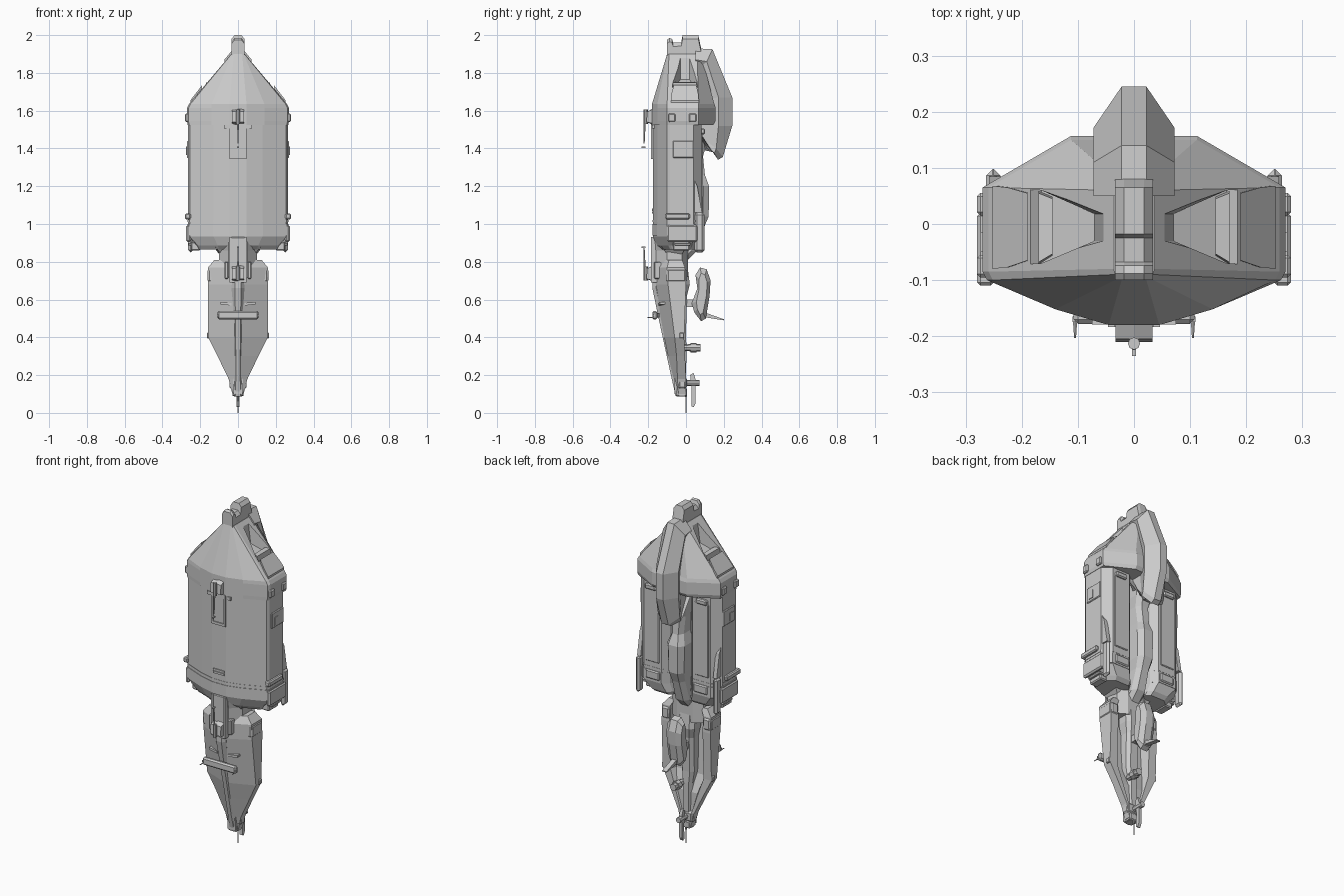
import bpy, bmesh
from mathutils import Vector


def finish(name, bm, mirror=False, bevel=0):
    bmesh.ops.recalc_face_normals(bm, faces=bm.faces)
    me = bpy.data.meshes.new(name)
    bm.to_mesh(me)
    bm.free()
    ob = bpy.data.objects.new(name, me)
    bpy.context.collection.objects.link(ob)
    if bevel:
        m = ob.modifiers.new("bevel", 'BEVEL')
        m.width, m.segments = bevel, 1
    if mirror:
        m = ob.modifiers.new("mirror", 'MIRROR')
        m.use_mirror_merge = False
    return ob


def loft(name, sections, mirror=False, bevel=0):
    """Skin a list of closed rings with equal point counts and cap both ends."""
    bm = bmesh.new()
    rings = [[bm.verts.new(p) for p in s] for s in sections]
    n = len(rings[0])
    for a, b in zip(rings, rings[1:]):
        for i in range(n):
            j = (i + 1) % n
            bm.faces.new((a[i], a[j], b[j], b[i]))
    bm.faces.new(rings[0])
    bm.faces.new(rings[-1])
    return finish(name, bm, mirror, bevel)


def sym(half, z):
    """Full ring at height z from its right half (front to back)."""
    return [(x, y, z) for x, y in half] + [(-x, y, z) for x, y in reversed(half)]


def side_loft(name, stations, mirror=False, bevel=0):
    """Skin (x, [(y, z)...]) profiles across the width."""
    return loft(name, [[(x, y, z) for y, z in p] for x, p in stations], mirror, bevel)


def plate(name, pts, w, bevel=0):
    return side_loft(name, [(-w, pts), (w, pts)], bevel=bevel)


def box(name, x, y, z, mirror=False, bevel=0):
    bm = bmesh.new()
    bmesh.ops.create_cube(bm, size=1)
    for v in bm.verts:
        v.co = Vector([(r[0] + r[1]) / 2 + c * (r[1] - r[0]) for r, c in zip((x, y, z), v.co)])
    return finish(name, bm, mirror, bevel)


def rod(name, a, b, r1, r2=None, mirror=False, sides=8):
    a, b = Vector(a), Vector(b)
    bm = bmesh.new()
    bmesh.ops.create_cone(bm, cap_ends=True, segments=sides, radius1=r1,
                          radius2=r1 if r2 is None else r2, depth=(b - a).length)
    q = Vector((0, 0, 1)).rotation_difference(b - a)
    for v in bm.verts:
        v.co = q @ v.co + (a + b) / 2
    return finish(name, bm, mirror)


# Main hull: faceted front, twin rear pods with a channel between them
BODY = [(.045, -.175), (.13, -.152), (.255, -.1), (.264, -.085), (.264, .04),
        (.215, .082), (.1, .082), (.07, .05), (.06, .01)]


def body(z, sx=1, sy=1):
    return sym([(x * sx, -.04 + (y + .04) * sy) for x, y in BODY], z)


loft("main_hull", [body(.865, .78, .72), body(.885, .82, .88), body(.935), body(1.0), body(1.54)])
loft("hull_lower_band", [body(.94, 1.015, 1.02), body(1.0, 1.015, 1.02)])
loft("hull_seam_ring", [body(1.01, 1.008, 1.01), body(1.02, 1.008, 1.01)])
loft("hull_belly", [sym([(.09, -.1), (.1, -.02)], .84), sym([(.12, -.13), (.13, .0)], .88)])
for i, z in enumerate((1.055, 1.07)):
    box(f"front_vent_{i}", (-.035, .035), (-.181, -.16), (z, z + .012))
box("front_panel_step", (-.075, .075), (-.179, -.15), (1.505, 1.525))

# Collar and roof
def collar(z, s=1, rear=.157):
    return sym([(.045, -.18), (.14, -.152), (.262 * s, -.1), (.27 * s, -.085), (.27 * s, .065),
                (.112, rear), (.07, rear)], z)


top = [(.022, -.1), (.03, -.098), (.034, -.09), (.036, -.08), (.036, .06), (.032, .08), (.02, .08)]
roof = loft("roof", [collar(1.525, .985, .145), collar(1.545), collar(1.615),
                     collar(1.635, .96, .15), sym(top, 1.9)])
for s in (-1, 1):  # flared roof intakes
    cut = loft(f"intake_cutter_{s}", [
        [(s * .2, -.072, 1.735), (s * .2, .062, 1.735), (s * .2, .062, 1.95), (s * .2, -.072, 1.95)],
        [(s * .165, -.07, 1.71), (s * .165, .06, 1.71), (s * .165, .06, 1.95), (s * .165, -.07, 1.95)],
        [(s * .07, -.03, 1.765), (s * .07, .018, 1.765), (s * .045, .018, 1.95), (s * .045, -.03, 1.95)]])
    cut.hide_render = True
    cut.hide_viewport = True
    m = roof.modifiers.new("intake", 'BOOLEAN')
    m.object, m.operation, m.solver = cut, 'DIFFERENCE', 'EXACT'
side_loft("intake_lip", [(.145, [(-.058, 1.7), (.05, 1.7), (.045, 1.752), (-.053, 1.752)]),
                         (.17, [(-.075, 1.67), (.062, 1.67), (.055, 1.748), (-.068, 1.748)])], mirror=True)
side_loft("roof_side_armour", [(.19, [(-.07, 1.6), (.06, 1.6), (.055, 1.735), (-.065, 1.735)]),
                               (.225, [(-.08, 1.6), (.068, 1.6), (.065, 1.69), (-.077, 1.69)]),
                               (.252, [(-.08, 1.6), (.068, 1.6), (.068, 1.655), (-.08, 1.655)])], mirror=True)

# Nose cap
NOSE = [(-.1, 1.88), (-.1, 1.975), (-.088, 1.985), (-.074, 1.98), (-.068, 1.96), (-.025, 1.962),
        (-.018, 2.0), (.065, 2.0), (.08, 1.93), (.085, 1.88)]
flare = [(y, z - (.04 if z < 1.9 else .02)) for y, z in NOSE]
side_loft("nose_cap", [(-.034, flare), (-.018, NOSE), (.018, NOSE), (.034, flare)])

# Dorsal fin
F1 = [(.05, 1.93), (.14, 1.925), (.245, 1.67), (.245, 1.52), (.195, 1.355), (.17, 1.34), (.145, 1.38), (.05, 1.4)]
F2 = [(.05, 1.87), (.11, 1.86), (.172, 1.67), (.172, 1.52), (.16, 1.4), (.15, 1.375), (.135, 1.39), (.05, 1.5)]
F3 = [(.05, 1.84), (.075, 1.83), (.11, 1.66), (.11, 1.53), (.12, 1.43), (.11, 1.4), (.1, 1.42), (.05, 1.52)]
side_loft("dorsal_fin", [(-.05, F3), (-.072, F2), (-.022, F1), (.022, F1), (.072, F2), (.05, F3)])

# Rear spine running down the channel
loft("rear_spine", [sym([(w, -.04), (w, y - .03), (w * .55, y)], z) for z, w, y in
                    [(.8, .04, .0), (.86, .045, .06), (.98, .04, .095), (1.04, .05, .12), (1.2, .055, .122),
                     (1.26, .035, .1), (1.36, .04, .09), (1.42, .05, .11), (1.5, .05, .11)]])

# Side details
box("collar_clamp_front", (.25, .28), (-.095, -.055), (1.54, 1.585), True, .006)
box("collar_clamp_rear", (.25, .28), (.015, .055), (1.54, 1.585), True, .006)
box("side_hatch", (.25, .27), (-.07, .04), (1.35, 1.44), True, .004)
box("side_hatch_window", (.26, .274), (-.05, -.015), (1.365, 1.41), True)
box("side_rail", (.25, .28), (-.11, .02), (1.025, 1.055), True, .006)
box("side_lower_plate", (.25, .274), (-.1, .06), (.905, .995), True, .008)
box("side_grille", (.2, .25), (-.07, .02), (.86, .905), True, .006)
box("side_grille_slot", (.23, .262), (-.06, .025), (.885, .9), True, .003)
box("landing_skid", (.238, .264), (.045, .098), (.85, 1.06), True, .012)
plate_pts = [(.04, 1.06), (.085, 1.06), (.06, 1.2), (.04, 1.24)]
side_loft("skid_strut", [(.235, plate_pts), (.258, plate_pts)], mirror=True)
box("pod_rear_hatch", (.11, .2), (.07, .092), (.95, 1.0), True, .006)
box("pod_rear_panel", (.115, .205), (.07, .087), (1.05, 1.48), True, .004)
box("pod_top_latch", (.13, .2), (.07, .1), (1.475, 1.505), True, .006)

# Masts on the front, upper and lower
for tag, z, up in (("upper", 1.565, -1), ("lower", .735, 1)):
    yb = -.15
    side_loft(f"{tag}_mast_bracket", [(x, [(yb, z - .04 - k), (yb, z + .05 + k), (-.205, z + .03),
                                           (-.21, z - .025)]) for x, k in ((-.033, 0), (0, .01), (.033, 0))])
    rod(f"{tag}_mast_pivot", (0, -.213, z - .035), (0, -.213, z + .04), .011)
    rod(f"{tag}_mast", (0, -.218, z), (0, -.222, z + up * .14), .006, .003, sides=6)
    box(f"{tag}_mast_tip", (-.004, .004), (-.235, -.215), (z + up * .15 - .012, z + up * .15 - .004))
    lo, hi = (1.345, 1.53) if up < 0 else (.69, .93)
    box(f"{tag}_mast_panel", (-.046, .046), (-.178, -.1), (lo, hi), bevel=.004)
    box(f"{tag}_mast_rail", (.034, .046), (-.184, -.15), (lo, hi), True)
    box(f"{tag}_mast_foot", (-.046, .046), (-.184, -.15), (lo, lo + .015))

# Neck between hull and lower body
loft("neck", [sym([(.05, -.16), (.1, -.1), (.1, -.02), (.05, .01)], z) for z in (.72, .86)] +
     [sym([(.05, -.165), (.11, -.12), (.11, -.0), (.05, .02)], .92)])
box("neck_clamp", (.05, .072), (-.17, -.1), (.71, .8), True, .005)

# Lower body: front ridge, swept panels and a hollow back with a thick rim
def lower(z, w, f, s, b, d):
    t = w * .68
    return sym([(w * .14, f), (w, s), (w, b), (t, b), (t * .9, d)], z)


loft("lower_body", [lower(.1, .03, -.05, -.04, .0, -.01), lower(.18, .05, -.07, -.045, .0, -.01),
                    lower(.3, .108, -.095, -.05, -.005, -.012), lower(.4, .158, -.115, -.06, -.01, -.05),
                    lower(.68, .158, -.165, -.095, .0, -.07), lower(.77, .158, -.165, -.1, -.005, -.07),
                    lower(.81, .125, -.15, -.09, -.02, -.07)])
box("shoulder_block", (.105, .162), (-.105, .004), (.69, .765), True, .012)
loft("front_ridge", [sym([(w * .5, f), (w, f + .02), (w, f + .05)], z) for z, w, f in
                     [(.09, .028, -.055), (.2, .022, -.08), (.5, .026, -.145), (.66, .034, -.178), (.76, .034, -.178)]])
loft("rear_keel", [sym([(w, -.06), (w, b - .02), (w * .6, b)], z) for z, w, b in
                   [(.1, .025, .0), (.35, .03, .002), (.42, .04, .0), (.62, .04, .005), (.68, .055, .02), (.84, .05, .0)]])
box("side_notch", (.14, .165), (-.035, -.01), (.395, .425), True, .004)

# Chin guns and sensor bars
box("gun_mount", (-.108, .108), (-.178, -.152), (.495, .54), bevel=.008)
side_loft("gun_arm", [(.05, [(-.165, .505), (-.165, .53), (-.14, .53), (-.14, .505)]),
                      (.11, [(-.175, .51), (-.175, .52), (-.165, .52), (-.165, .51)])], mirror=True)
rod("gun_barrel", (.105, -.165, .505), (.105, -.203, .505), .005, .002, True, 6)
side_loft("sensor_bar", [(.035, [(-.145, .568), (-.145, .582), (-.11, .582), (-.11, .568)]),
                         (.092, [(-.138, .575), (-.138, .587), (-.09, .587), (-.09, .575)])], mirror=True)

# Rear pod with its swept blade
P1 = [(.05, .73), (.075, .77), (.11, .76), (.13, .7), (.125, .62), (.105, .5), (.08, .485), (.045, .53), (.03, .58), (.06, .66)]
P2 = [(.07, .71), (.08, .74), (.1, .73), (.112, .69), (.108, .62), (.09, .53), (.075, .52), (.06, .55), (.055, .59), (.068, .65)]
side_loft("rear_pod", [(-.048, P2), (-.022, P1), (.022, P1), (.048, P2)])
box("rear_pod_mount", (-.02, .02), (-.03, .06), (.56, .6))
plate("rear_blade", [(.09, .535), (.2, .496), (.2, .49), (.09, .508)], .014)

# Tail thrusters and tip
rod("rear_thruster", (.03, -.01, .345), (.03, .078, .345), .018, .02)
rod("rear_thruster_collar", (.03, .025, .345), (.03, .055, .345), .026)
box("tip_housing", (-.046, .046), (-.045, .005), (.125, .19), bevel=.012)
box("tip_foot", (-.028, .028), (-.055, .005), (.088, .13), bevel=.006)
plate("tip_blade", [(.022, .2), (.04, .212), (.05, .18), (.05, .05), (.04, .03), (.028, .035), (.03, .12)], .009)
rod("tip_thruster", (0, -.01, .158), (0, .072, .158), .016)
rod("tip_probe", (0, 0, .13), (0, 0, 0), .006, .002, sides=6)
